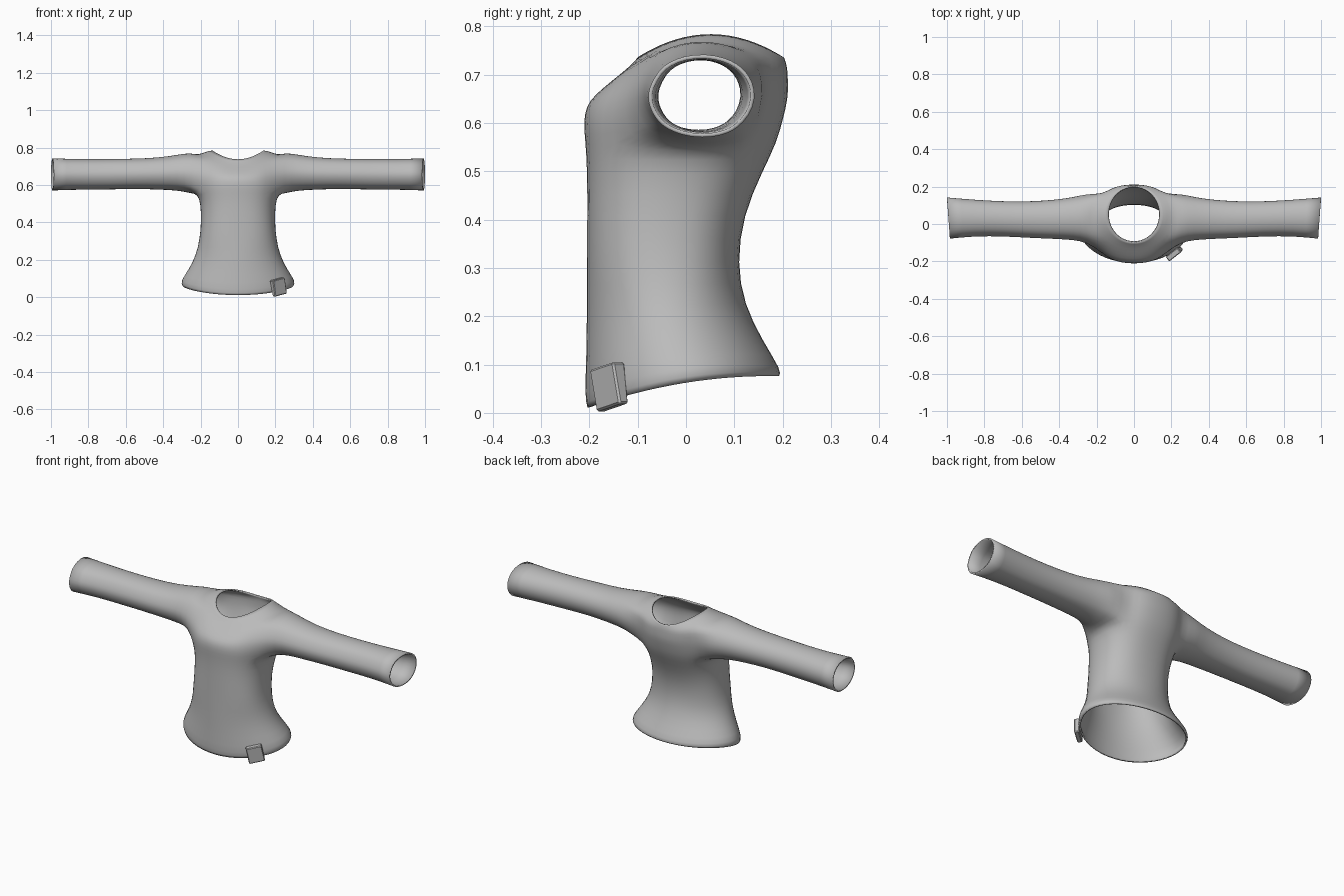
import bpy, bmesh, math
from mathutils import Matrix, Vector

if "Cube" in bpy.data.objects:
    bpy.data.objects.remove(bpy.data.objects["Cube"])

fabric = bpy.data.materials.new("grey_fabric")
fabric.diffuse_color = (0.5, 0.5, 0.5, 1)
fabric.use_nodes = True
fabric.node_tree.nodes["Principled BSDF"].inputs["Base Color"].default_value = fabric.diffuse_color

SEG = 24                      # columns around the torso
LOW, HIGH = 7, 11             # torso rows that bound the armholes


def spow(v, p):
    return math.copysign(abs(v) ** p, v)


# Torso rows: z front, z side, z back, half width, y front, y back
rows = [
    (.010, .062, .076, .300, -.206, .195),
    (.030, .085, .086, .311, -.212, .201),
    (.120, .145, .150, .268, -.208, .160),
    (.220, .220, .225, .228, -.207, .122),
    (.310, .310, .310, .206, -.206, .107),
    (.410, .410, .410, .198, -.206, .120),
    (.500, .500, .500, .202, -.206, .160),
    (.560, .550, .560, .217, -.210, .190),
    (.600, .600, .610, .225, -.214, .203),
    (.635, .650, .650, .225, -.209, .213),
    (.658, .700, .680, .225, -.190, .213),
    (.690, .760, .705, .215, -.150, .212),
    (.714, .778, .720, .180, -.120, .210),
    (.736, .785, .734, .138, -.100, .205),
]
# Sleeve stations: x, y min, y max, z min, z max
stations = [
    (.255, -.100, .165, .553, .775),
    (.320, -.087, .147, .568, .764),
    (.420, -.081, .132, .573, .748),
    (.550, -.076, .123, .577, .742),
    (.700, -.067, .123, .573, .740),
    (.850, -.066, .132, .573, .740),
    (.992, -.080, .145, .568, .744),
]

bm = bmesh.new()

# Torso shell, leaving out the faces of both armholes
grid = []
for i, (zf, zs, zb, rx, yf, yb) in enumerate(rows):
    p = 0.85 if 4 <= i <= 11 else 1.0
    ring = []
    for j in range(SEG):
        a = 2 * math.pi * j / SEG
        s = math.sin(a)
        x = rx * spow(math.cos(a), p)
        y = (yf + yb) / 2 + (yb - yf) / 2 * spow(s, p)
        z = zs + (zb - zf) / 2 * s + ((zf + zb) / 2 - zs) * s * s
        ring.append(bm.verts.new((x, y, z)))
    grid.append(ring)


def in_armhole(i, j):
    return LOW <= i < HIGH and (j < 3 or j >= SEG - 3 or 9 <= j < 15)


for i in range(len(rows) - 1):
    for j in range(SEG):
        if not in_armhole(i, j):
            k = (j + 1) % SEG
            bm.faces.new((grid[i][j], grid[i][k], grid[i + 1][k], grid[i + 1][j]))

# Sleeves grown out of the armhole edges
for side, mid in ((1, 0), (-1, SEG // 2)):
    loop = [grid[LOW][(mid + d) % SEG] for d in range(-3, 4)]
    loop += [grid[r][(mid + 3) % SEG] for r in range(LOW + 1, HIGH)]
    loop += [grid[HIGH][(mid + d) % SEG] for d in range(3, -4, -1)]
    loop += [grid[r][(mid - 3) % SEG] for r in range(HIGH - 1, LOW, -1)]
    angles = [math.atan2((v.co.z - .655) / .105, (v.co.y - .02) / .145) for v in loop]
    prev = loop
    for n, (x, y0, y1, z0, z1) in enumerate(stations):
        slant = .07 if n == len(stations) - 1 else 0
        ring = []
        for a in angles:
            dy = (y1 - y0) / 2 * math.cos(a)
            ring.append(bm.verts.new((side * (x + slant * dy), (y0 + y1) / 2 + dy,
                                      (z0 + z1) / 2 + (z1 - z0) / 2 * math.sin(a))))
        for q in range(len(ring)):
            r = (q + 1) % len(ring)
            bm.faces.new((prev[q], prev[r], ring[r], ring[q]))
        prev = ring

bmesh.ops.recalc_face_normals(bm, faces=bm.faces)
# Make sure the hem front faces outward
front = min(bm.faces, key=lambda f: f.calc_center_median().y)
if front.normal.y > 0:
    bmesh.ops.reverse_faces(bm, faces=bm.faces)


def finish(bm, name):
    me = bpy.data.meshes.new(name)
    bm.to_mesh(me)
    bm.free()
    me.materials.append(fabric)
    ob = bpy.data.objects.new(name, me)
    bpy.context.collection.objects.link(ob)
    return ob


def shade(ob, degrees):
    bpy.ops.object.select_all(action='DESELECT')
    ob.select_set(True)
    bpy.context.view_layer.objects.active = ob
    bpy.ops.object.shade_smooth_by_angle(angle=math.radians(degrees))


sweater = finish(bm, "sweater")
sub = sweater.modifiers.new("smooth", 'SUBSURF')
sub.levels = sub.render_levels = 1
wall = sweater.modifiers.new("cloth_thickness", 'SOLIDIFY')
wall.thickness = 0.008
wall.offset = -1
for poly in sweater.data.polygons:
    poly.use_smooth = True

# Folded tag over the hem
tb = bmesh.new()
bmesh.ops.create_cube(tb, size=1)
bmesh.ops.scale(tb, vec=(.082, .032, .088), verts=tb.verts)
for v in tb.verts:            # the fold narrows toward the bottom
    if v.co.z < 0:
        v.co.y *= 0.75
bmesh.ops.bevel(tb, geom=tb.edges[:], offset=.004, segments=1, affect='EDGES')
tb.transform(Matrix.Translation(Vector((.217, -.158, .054)))
             @ Matrix.Rotation(math.radians(38), 4, 'Z')
             @ Matrix.Rotation(math.radians(-12), 4, 'Y'))
shade(finish(tb, "hem_tag"), 30)
